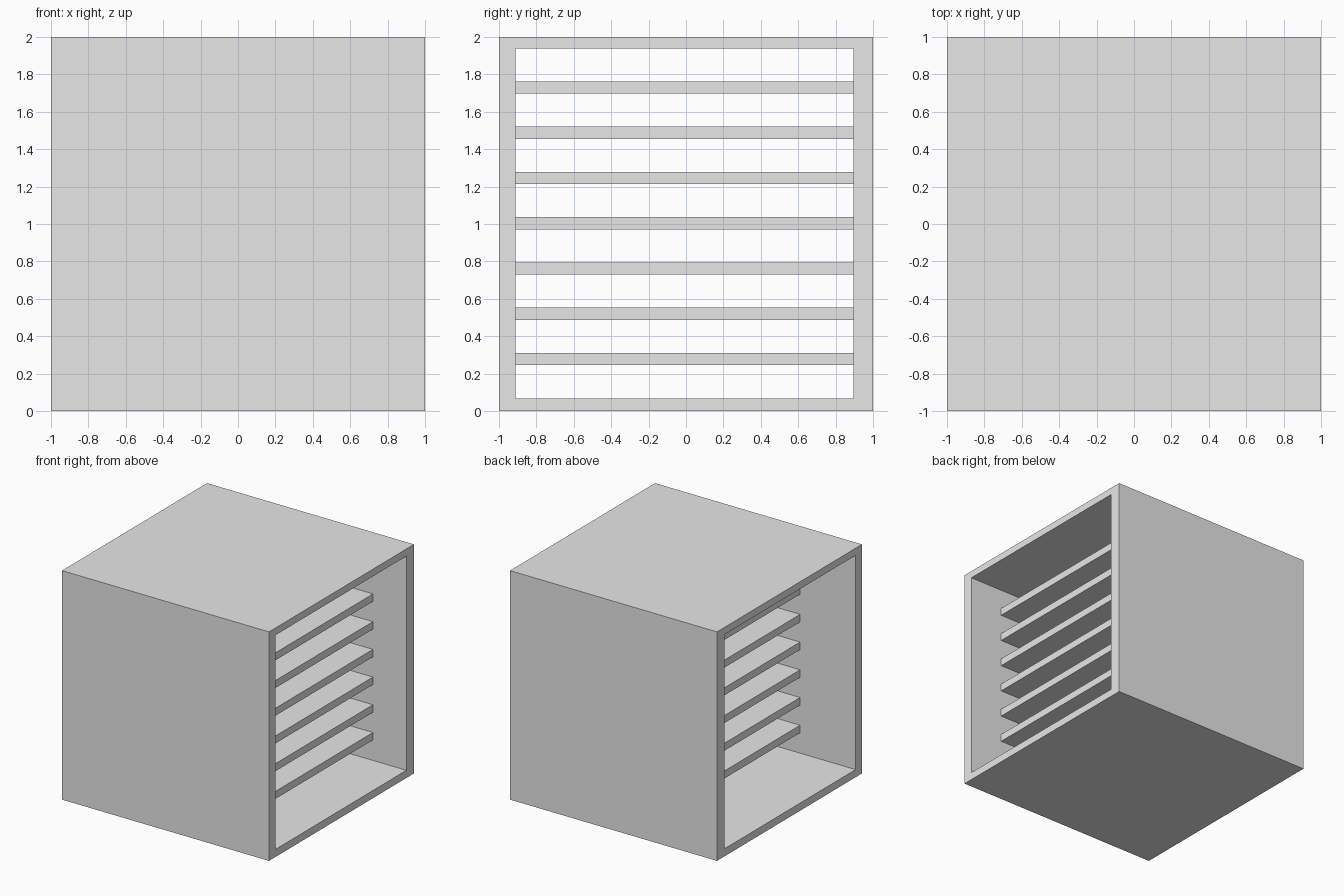
import bpy
import bmesh

cube = bpy.data.objects.get("Cube")
if cube:
    bpy.data.objects.remove(cube, do_unlink=True)

grey = bpy.data.materials.new("light grey")
grey.use_nodes = True
colour = (0.8, 0.8, 0.8, 1.0)
grey.diffuse_color = colour
grey.node_tree.nodes["Principled BSDF"].inputs["Base Color"].default_value = colour


def add_object(name, bm):
    bmesh.ops.recalc_face_normals(bm, faces=bm.faces[:])
    mesh = bpy.data.meshes.new(name)
    bm.to_mesh(mesh)
    bm.free()
    mesh.materials.append(grey)
    obj = bpy.data.objects.new(name, mesh)
    bpy.context.collection.objects.link(obj)
    return obj


def rectangle(bm, x, y0, y1, z0, z1):
    corners = [(y0, z0), (y1, z0), (y1, z1), (y0, z1)]
    return [bm.verts.new((x, y, z)) for y, z in corners]


FRONT, BACK = -0.912, 0.895      # inner faces of the walls
FLOOR, CEILING = 0.067, 1.937    # inner faces of the bottom and top

# Casing: a rectangular tube, open on both sides
bm = bmesh.new()
outer, inner = [], []
for x in (-1, 1):
    outer.append(rectangle(bm, x, -1, 1, 0, 2))
    inner.append(rectangle(bm, x, FRONT, BACK, FLOOR, CEILING))
for i in range(4):
    j = (i + 1) % 4
    for loop in (outer, inner):
        bm.faces.new((loop[0][i], loop[0][j], loop[1][j], loop[1][i]))
    for side in range(2):
        bm.faces.new((outer[side][i], outer[side][j], inner[side][j], inner[side][i]))
add_object("casing", bm)

# Shelves: seven evenly spaced boards, set in from both open sides
LEFT_END, RIGHT_END = 0.677, -0.464
THICKNESS, SPACING, FIRST = 0.066, 0.242, 0.245
for n in range(7):
    z = FIRST + n * SPACING
    bm = bmesh.new()
    bmesh.ops.create_cube(bm, size=1)
    bmesh.ops.scale(bm, vec=(LEFT_END - RIGHT_END, BACK - FRONT, THICKNESS), verts=bm.verts[:])
    shelf = add_object(f"shelf_{n + 1}", bm)
    shelf.location = ((LEFT_END + RIGHT_END) / 2, (FRONT + BACK) / 2, z + THICKNESS / 2)
